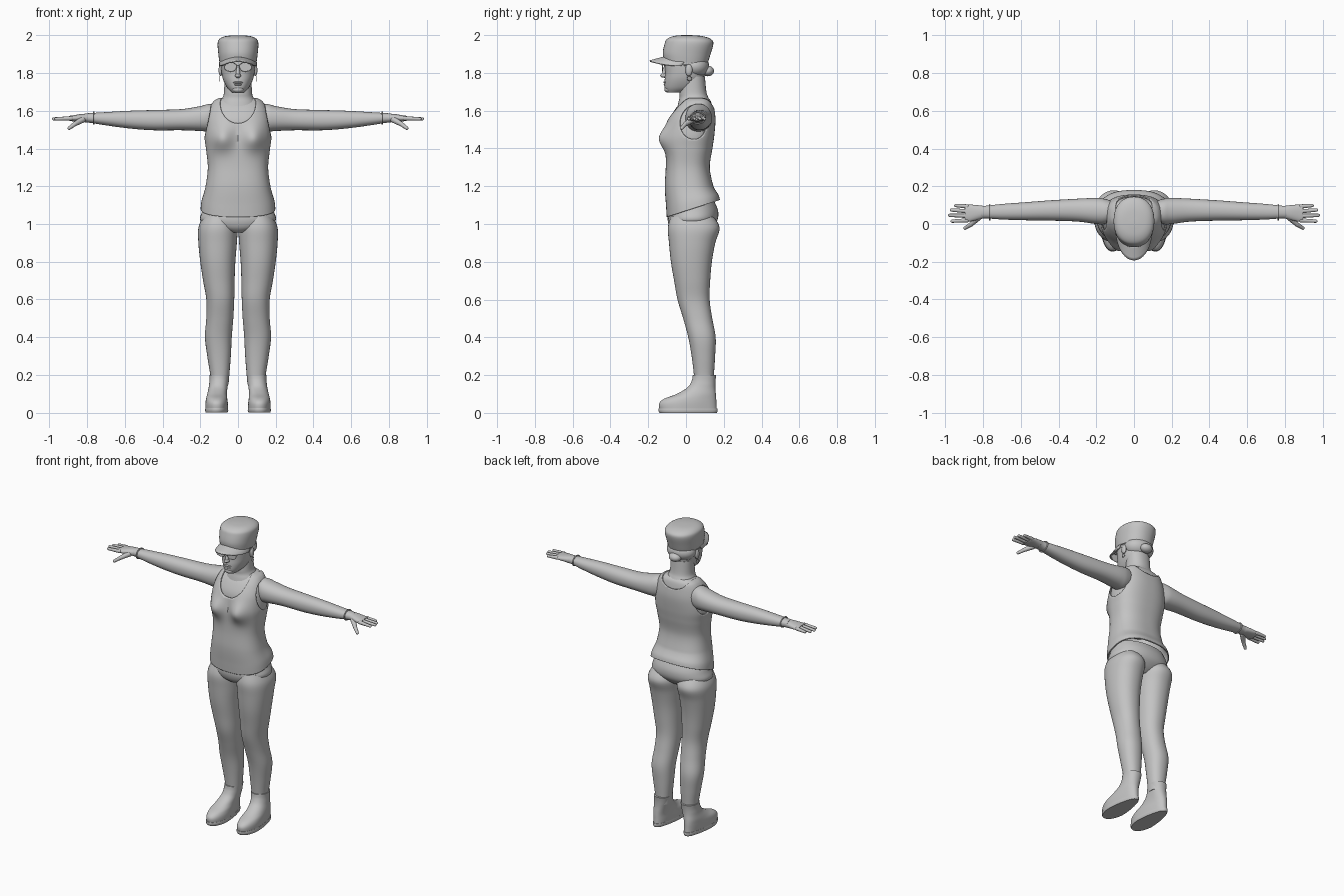
import bpy, bmesh, math
from mathutils import Matrix, Vector

cube = bpy.data.objects.get("Cube")
if cube:
    bpy.data.objects.remove(cube, do_unlink=True)

grey = bpy.data.materials.new("plain grey")
grey.use_nodes = True
grey.diffuse_color = (0.55, 0.55, 0.55, 1)
grey.node_tree.nodes["Principled BSDF"].inputs["Base Color"].default_value = (0.55, 0.55, 0.55, 1)


def spline(p0, p1, p2, p3, t):
    return [0.5 * (2 * b + (c - a) * t + (2 * a - 5 * b + 4 * c - d) * t * t
            + (3 * b - a - 3 * c + d) * t ** 3) for a, b, c, d in zip(p0, p1, p2, p3)]


def loft(bm, rings, axis="z", side=1, power=2.2, sides=40, steps=5, inset=0, warp=None):
    """Closed tube through rings (position, a min, a max, b min, b max)."""
    dense = []
    for i in range(len(rings) - 1):
        quad = [rings[min(max(i + k, 0), len(rings) - 1)] for k in (-1, 0, 1, 2)]
        dense += [spline(*quad, s / steps) for s in range(steps)]
    dense.append(rings[-1])
    loops = []
    for t, a0, a1, b0, b1 in dense:
        loop = []
        for k in range(sides):
            ang = math.tau * k / sides
            c, s = math.cos(ang), math.sin(ang)
            a = (a0 + a1) / 2 + ((a1 - a0) / 2 - inset) * math.copysign(abs(c) ** (2 / power), c)
            b = (b0 + b1) / 2 + ((b1 - b0) / 2 - inset) * math.copysign(abs(s) ** (2 / power), s)
            p = Vector((a, b, t) if axis == "z" else (t, a, b))
            if warp:
                p = warp(p)
            p.x *= side
            loop.append(bm.verts.new(p))
        loops.append(loop)
    for lo, hi in zip(loops, loops[1:]):
        for k in range(sides):
            n = (k + 1) % sides
            bm.faces.new((lo[k], lo[n], hi[n], hi[k]))
    bm.faces.new(loops[0][::-1])
    bm.faces.new(loops[-1])


def ball(bm, centre, radii):
    m = Matrix.Translation(centre) @ Matrix.Diagonal((*radii, 1))
    bmesh.ops.create_uvsphere(bm, u_segments=24, v_segments=14, radius=1, matrix=m)


def limb(bm, p, q, r0, r1):
    p, q = Vector(p), Vector(q)
    m = Matrix.Translation((p + q) / 2) @ (q - p).to_track_quat("Z", "Y").to_matrix().to_4x4()
    bmesh.ops.create_cone(bm, cap_ends=True, segments=24, radius1=r0, radius2=r1,
                          depth=(q - p).length, matrix=m)
    ball(bm, p, (r0,) * 3)
    ball(bm, q, (r1,) * 3)


def finish(ob):
    """Smooth the shading and give the colour."""
    bpy.ops.object.select_all(action="DESELECT")
    ob.select_set(True)
    bpy.context.view_layer.objects.active = ob
    bpy.ops.object.shade_smooth_by_angle(angle=math.radians(40))
    ob.data.materials.append(grey)


def part(name, bm, thickness=0):
    bmesh.ops.recalc_face_normals(bm, faces=bm.faces)
    me = bpy.data.meshes.new(name)
    bm.to_mesh(me)
    bm.free()
    ob = bpy.data.objects.new(name, me)
    bpy.context.collection.objects.link(ob)
    finish(ob)
    if thickness:
        ob.modifiers.new("Thickness", "SOLIDIFY").thickness = thickness


def ring(name, centre, rotation, scale, major, minor):
    bpy.ops.mesh.primitive_torus_add(location=centre, rotation=rotation, major_radius=major,
                                     minor_radius=minor, major_segments=32, minor_segments=8)
    ob = bpy.context.object
    ob.name, ob.scale = name, scale
    finish(ob)


def body(rows):
    return [(z, -w, w, y0, y1) for z, w, y0, y1 in rows]


torso = body([(1.07, .198, -.102, .18), (1.12, .192, -.106, .172), (1.2, .172, -.112, .145),
              (1.3, .160, -.107, .126), (1.4, .170, -.105, .14), (1.47, .178, -.10, .15),
              (1.55, .17, -.095, .156), (1.61, .153, -.065, .15), (1.65, .13, -.03, .14),
              (1.668, .10, -.01, .125)])
arm = [(.08, .025, .11, 1.52, 1.625), (.15, .0, .132, 1.492, 1.636), (.2, 0, .138, 1.493, 1.625),
       (.3, .013, .134, 1.497, 1.609), (.45, .018, .125, 1.497, 1.604), (.58, .02, .115, 1.507, 1.6),
       (.7, .024, .106, 1.523, 1.593), (.78, .03, .097, 1.536, 1.588), (.81, .03, .097, 1.538, 1.586)]

# Neck, chest and arms
bm = bmesh.new()
loft(bm, torso[3:], inset=.009, power=2.5)
loft(bm, body([(1.6, .115, -.05, .135), (1.645, .098, -.04, .13), (1.67, .082, -.034, .118),
               (1.7, .074, -.034, .108), (1.78, .072, -.025, .1)]))
for s in (1, -1):
    loft(bm, arm, axis="x", side=s)
part("arms_and_chest", bm)

# Head with nose, lips, chin and ears
bm = bmesh.new()
loft(bm, body([(1.695, .03, -.1, -.02), (1.72, .056, -.112, .06), (1.76, .077, -.113, .09),
               (1.8, .087, -.11, .1), (1.86, .092, -.112, .112), (1.93, .088, -.09, .11)]))
ball(bm, (0, -.113, 1.786), (.016, .024, .012))
limb(bm, (0, -.119, 1.79), (0, -.108, 1.835), .011, .008)
ball(bm, (0, -.108, 1.75), (.026, .012, .006))
ball(bm, (0, -.106, 1.739), (.022, .012, .007))
ball(bm, (0, -.094, 1.713), (.03, .021, .018))
for s in (1, -1):
    ball(bm, (s * .092, .015, 1.815), (.011, .019, .031))
part("head", bm)

# Hair gathered below the cap
bm = bmesh.new()
ball(bm, (0, .045, 1.835), (.096, .078, .065))
ball(bm, (0, .115, 1.81), (.04, .033, .028))
part("hair", bm)


# Cap crown and brim
def tilt(p):
    return Vector((p.x, p.y, p.z - max(0, 1.95 - p.z) * p.y * 1.2))


bm = bmesh.new()
loft(bm, body([(1.855, .098, -.118, .112), (1.9, .104, -.123, .128), (1.955, .108, -.113, .145),
               (1.98, .099, -.1, .13), (1.995, .07, -.065, .085), (2.0, .02, -.015, .02)]), warp=tilt)
part("cap_crown", bm)
bm = bmesh.new()
rows = []
for j in range(6):
    u = j / 5
    row = []
    for i in range(25):
        t = math.radians(-85 + 170 * i / 24)
        y = -.112 * math.cos(t) - .081 * u * math.cos(t) ** .7
        row.append(bm.verts.new((.1 * math.sin(t), y, 1.888 - .022 * u - .03 * math.sin(t) ** 2)))
    rows.append(row)
for lo, hi in zip(rows, rows[1:]):
    for i in range(24):
        bm.faces.new((lo[i], lo[i + 1], hi[i + 1], hi[i]))
part("cap_brim", bm, thickness=.007)

# Glasses, earrings and bracelets
bm = bmesh.new()
limb(bm, (-.012, -.128, 1.842), (.012, -.128, 1.842), .002, .002)
for s in (1, -1):
    limb(bm, (s * .072, -.118, 1.843), (s * .094, .015, 1.84), .003, .003)
    m = (Matrix.Translation((s * .04, -.125, 1.833)) @ Matrix.Diagonal((.031, 1, .023, 1))
         @ Matrix.Rotation(math.pi / 2, 4, "X"))
    bmesh.ops.create_cone(bm, cap_ends=True, segments=32, radius1=1, radius2=1, depth=.003, matrix=m)
    ring("glasses_rim", (s * .04, -.125, 1.833), (math.pi / 2, 0, 0), (1, .75, 1), .032, .0028)
    ring("earring", (s * .097, .018, 1.77), (0, math.pi / 2, 0), (1, 1, 1), .012, .0015)
    ring("bracelet", (s * .765, .062, 1.562), (0, math.pi / 2, 0), (.85, 1.08, 1), .036, .0045)
part("glasses_lenses_and_arms", bm)


# Tank top, opened at the neck, arms and hem
def shirt_shape(p):
    bust = math.exp(-((abs(p.x) - .085) / .06) ** 2 - ((p.z - 1.455) / .065) ** 2)
    y = p.y - .05 * bust * max(0, min(1, -p.y / .05))
    return Vector((p.x, y, p.z + .32 * p.y * max(0, min(1, (1.2 - p.z) / .13))))


def open_hole(bm, centre, radii):
    """Remove the faces inside an ellipsoid and pull the new edge onto it."""
    centre = Vector(centre)

    def level(p):
        return sum(((a - c) / r) ** 2 for a, c, r in zip(p, centre, radii)) - 1

    gone = [f for f in bm.faces if level(f.calc_center_median()) < 0]
    edge = {v for f in gone for v in f.verts if any(level(n.calc_center_median()) >= 0
                                                    for n in v.link_faces)}
    normals = {v: v.normal.copy() for v in edge}
    bmesh.ops.delete(bm, geom=gone, context="FACES")
    for v, n in normals.items():
        slope = Vector([2 * (a - c) / r ** 2 for a, c, r in zip(v.co, centre, radii)])
        slope -= n * n.dot(slope)
        step = slope * (level(v.co) / max(slope.length_squared, 1))
        v.co -= step * min(1, .008 / max(step.length, .0001))


bm = bmesh.new()
loft(bm, torso, power=2.5, sides=112, steps=9, warp=shirt_shape)
bmesh.ops.recalc_face_normals(bm, faces=bm.faces)
bm.normal_update()
caps = [f for f in bm.faces if len(f.verts) > 4]
bmesh.ops.delete(bm, geom=caps, context="FACES_ONLY")
open_hole(bm, (0, -.08, 1.67), (.102, .2, .137))
open_hole(bm, (0, .11, 1.68), (.1, .2, .07))
for s in (1, -1):
    open_hole(bm, (s * .227, .05, 1.56), (.1, .115, .13))
part("tank_top", bm, thickness=.007)

# Trousers
leg = [(1.04, .02, .185, -.08, .145), (.98, .003, .21, -.096, .178), (.9, .006, .21, -.09, .155),
       (.8, .014, .2, -.08, .137), (.7, .018, .185, -.063, .128), (.6, .02, .168, -.045, .125),
       (.5, .025, .168, -.015, .139), (.4, .033, .175, .012, .157), (.3, .038, .163, .03, .154),
       (.2, .046, .147, .042, .148), (.15, .05, .145, .045, .147)]
bm = bmesh.new()
loft(bm, body([(.955, .05, -.06, .1), (.98, .15, -.085, .135), (1.02, .2, -.097, .166),
               (1.07, .189, -.094, .17), (1.12, .175, -.09, .15)]))
for s in (1, -1):
    loft(bm, leg, side=s)
part("trousers", bm)

# Hands and boots
upper = [(.015, .05, .175, -.14, .163), (.05, .051, .175, -.142, .161), (.075, .054, .172, -.115, .16),
         (.1, .056, .166, -.05, .158), (.135, .054, .156, .008, .155), (.17, .05, .151, .03, .156),
         (.2, .046, .151, .036, .16)]
sole = [(0, .052, .175, -.14, .163), (.012, .048, .178, -.146, .168), (.024, .05, .176, -.145, .166)]
palm = [(.79, .032, .095, 1.538, 1.586), (.83, .022, .1, 1.541, 1.583),
        (.875, .012, .103, 1.544, 1.576), (.895, .015, .1, 1.548, 1.573)]
fingers = [(.095, .953, .098), (.07, .976, .074), (.045, .985, .046), (.021, .972, .015)]


def heel_taper(p):
    k = 1 - .25 * max(0, min(1, (p.y + .05) / .15)) * max(0, 1 - p.z / .15)
    return Vector((.112 + (p.x - .112) * k, p.y, p.z))


for s, label in ((1, "left"), (-1, "right")):
    bm = bmesh.new()
    loft(bm, palm, axis="x", side=s)
    for y0, tip, y1 in fingers:
        limb(bm, (s * .885, y0 - .002, 1.56), (s * (tip - .008), y1, 1.557), .0115, .0085)
    limb(bm, (s * .825, .035, 1.553), (s * .865, -.003, 1.53), .017, .012)
    limb(bm, (s * .865, -.003, 1.53), (s * .895, -.022, 1.508), .012, .009)
    part(label + "_hand", bm)
    bm = bmesh.new()
    loft(bm, upper, side=s, warp=heel_taper)
    part(label + "_boot", bm)
    bm = bmesh.new()
    loft(bm, sole, side=s, warp=heel_taper, steps=2)
    part(label + "_boot_sole", bm)
